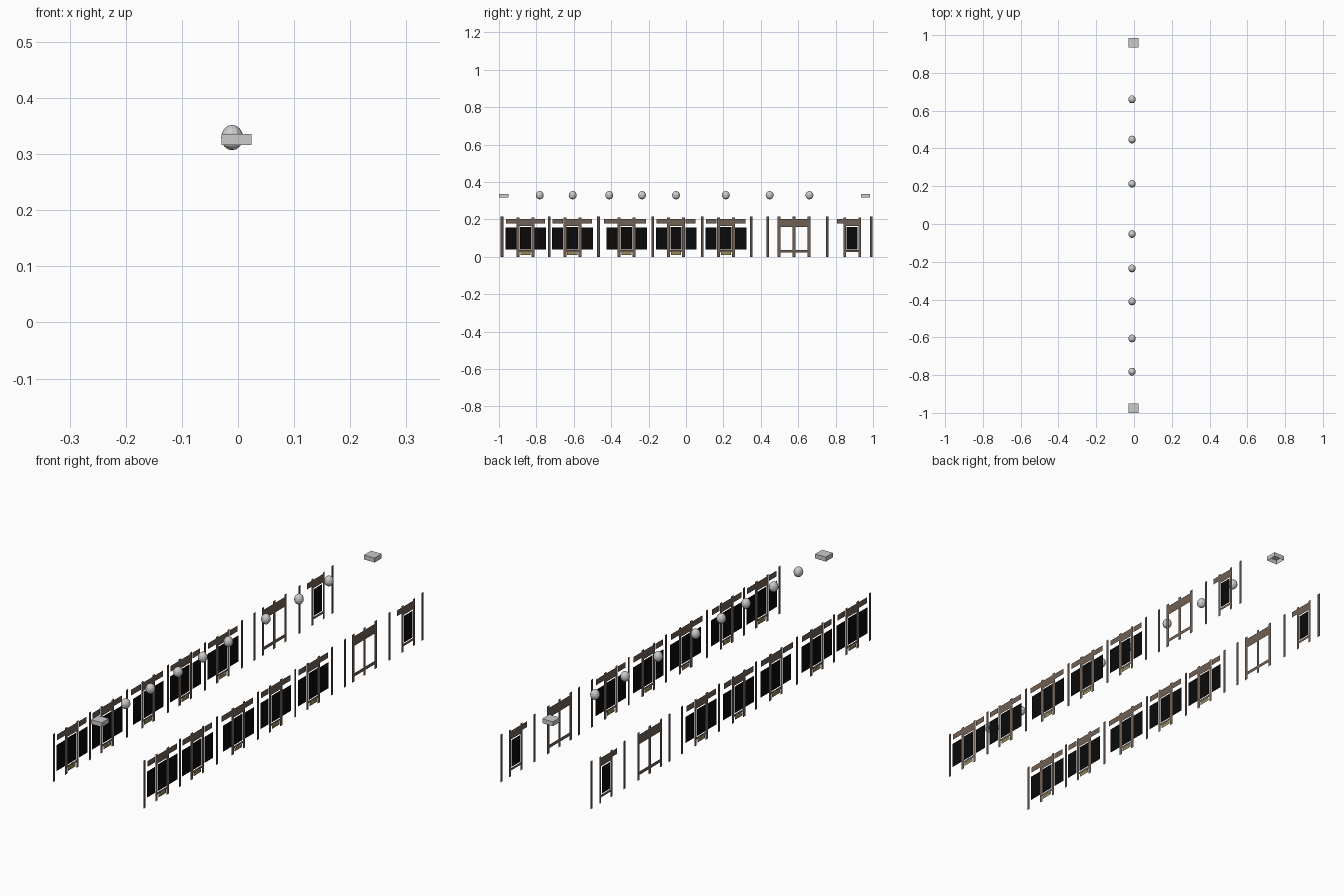
import bpy, bmesh

if "Cube" in bpy.data.objects:
    bpy.data.objects.remove(bpy.data.objects["Cube"])

def mat(name, c):
    m = bpy.data.materials.new(name)
    m.diffuse_color = (*c, 1)
    m.use_nodes = True
    m.node_tree.nodes["Principled BSDF"].inputs["Base Color"].default_value = m.diffuse_color
    return m

BROWN = mat("brown", (0.16, 0.115, 0.09))
DARK = mat("dark_brown", (0.10, 0.07, 0.055))
BLACK = mat("black", (0.003, 0.003, 0.003))
YELLOW = mat("yellow", (0.30, 0.26, 0.09))
X = 0.224

def panels(name, rects, material):
    """Flat upright rectangles (y0, y1, z0, z1), mirrored on both sides."""
    bm = bmesh.new()
    for s in (1, -1):
        for y0, y1, z0, z1 in rects:
            pts = [(y0, z0), (y1, z0), (y1, z1), (y0, z1)]
            bm.faces.new([bm.verts.new((s * X, y, z)) for y, z in pts[::s]])
    me = bpy.data.meshes.new(name)
    bm.to_mesh(me)
    bm.free()
    me.materials.append(material)
    bpy.context.collection.objects.link(bpy.data.objects.new(name, me))

# tall posts between the bays
panels("wall_posts", [(y - .007, y + .007, 0, .215) for y in
       (-.984, -.731, -.468, -.178, .086, .348, .438, .756, .99)], DARK)

# five full bays: door in the middle, window and header on each side
for i, c in enumerate((-.858, -.608, -.318, -.053, .213), 1):
    n = f"bay_{i}_"
    panels(n + "door_posts", [(c + s * .04 - .008, c + s * .04 + .008, 0, .21)
                              for s in (-1, 1)], BROWN)
    panels(n + "door_header", [(c - .032, c + .032, .165, .203)], BROWN)
    panels(n + "door", [(c - .03, c + .03, .04, .16)], BLACK)
    panels(n + "door_rail", [(c - .032, c + .032, .026, .036)], BROWN)
    panels(n + "step", [(c - .027, c + .027, .01, .025)], YELLOW)
    out = .12 if i == 3 else .105
    panels(n + "side_headers", [(c - out, c - .049, .177, .203),
                                (c + .049, c + .105, .177, .203)], BROWN)
    panels(n + "windows", [(c - .108, c - .049, .04, .157),
                           (c + .049, c + .11, .04, .157)], BLACK)

# open double frame
c = .577
panels("open_frame_posts", [(c + d - .008, c + d + .008, 0, .215)
                            for d in (-.08, 0, .08)], BROWN)
panels("open_frame_header", [(c - .072, c - .008, .16, .203),
                             (c + .008, c + .072, .16, .203)], BROWN)
panels("open_frame_rail", [(c - .072, c - .008, .022, .037),
                           (c + .008, c + .072, .022, .037)], BROWN)

# single end door
c = .888
panels("end_door_posts", [(c + s * .04 - .007, c + s * .04 + .007, 0, .21)
                          for s in (-1, 1)], BROWN)
panels("end_door_header", [(c - .08, c - .047, .177, .203),
                           (c - .033, c + .033, .165, .203)], BROWN)
panels("end_door", [(c - .029, c + .029, .04, .16)], BLACK)
panels("end_door_rail", [(c - .033, c + .033, .025, .036)], BROWN)

# roof vents down the centre line
for i, y in enumerate((-.782, -.606, -.41, -.235, -.053, .213, .447, .66), 1):
    bpy.ops.mesh.primitive_uv_sphere_add(segments=12, ring_count=8, radius=1,
                                         location=(-.0105, y, .3295))
    o = bpy.context.object
    o.name = f"roof_vent_{i}"
    o.scale = (.0195, .021, .0225)

# roof end boxes, open underneath
for n, y in (("front", -.975), ("back", .96)):
    bpy.ops.mesh.primitive_cube_add(size=1, location=(-.0025, y, .326))
    o = bpy.context.object
    o.name = n + "_roof_box"
    o.scale = (.053, .05, .02)
    bm = bmesh.new()
    bm.from_mesh(o.data)
    bmesh.ops.delete(bm, geom=[f for f in bm.faces if f.normal.z < -.5], context='FACES')
    bm.to_mesh(o.data)
    bm.free()
